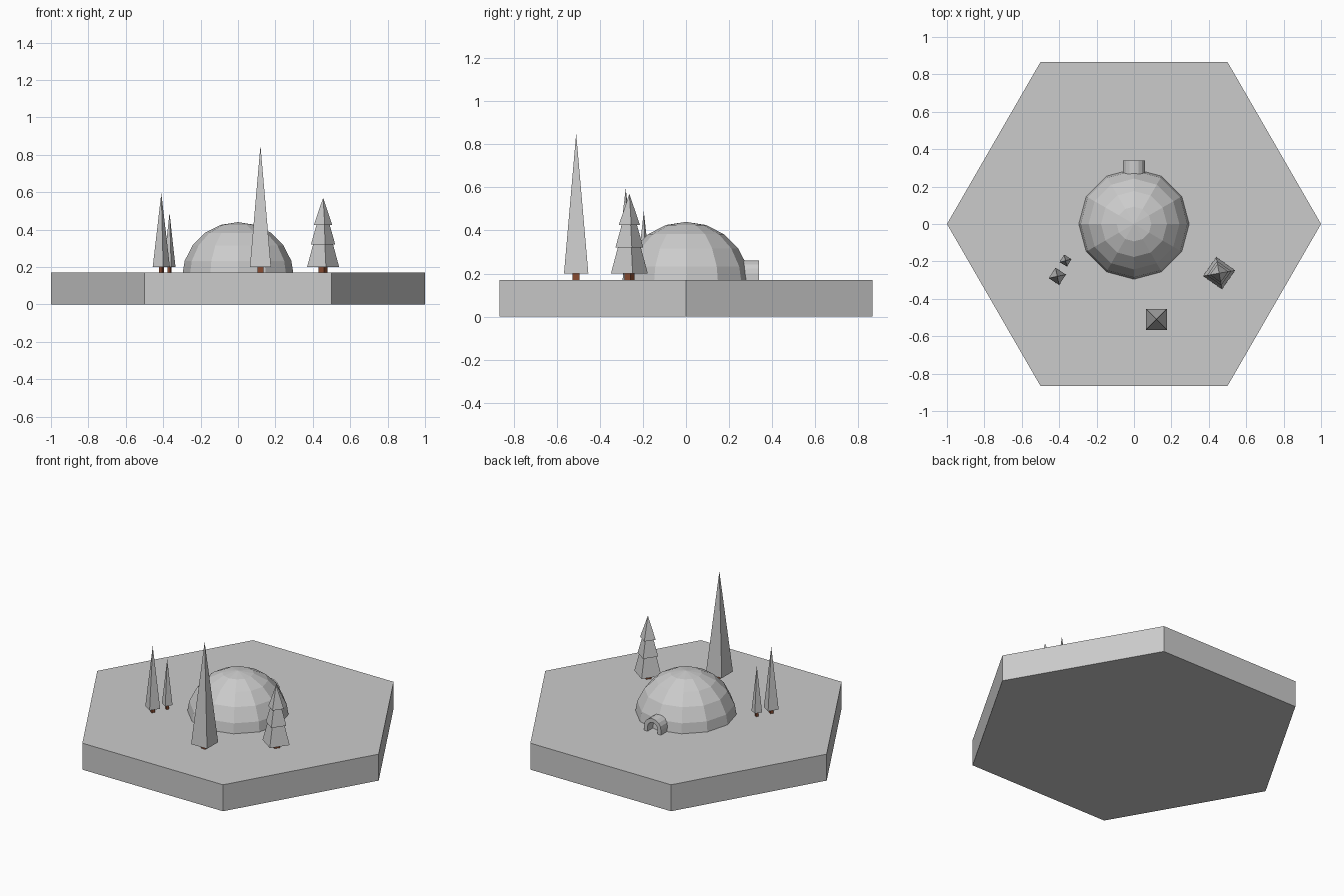
import bpy, bmesh, math
from mathutils import Matrix, Vector

if "Cube" in bpy.data.objects:
    bpy.data.objects.remove(bpy.data.objects["Cube"])

GROUND = 0.17

brown = bpy.data.materials.new("bark_brown")
brown.diffuse_color = (0.25, 0.07, 0.03, 1)
brown.use_nodes = True
brown.node_tree.nodes["Principled BSDF"].inputs["Base Color"].default_value = brown.diffuse_color


def finish(name, bm, mat=None):
    bmesh.ops.recalc_face_normals(bm, faces=bm.faces)
    me = bpy.data.meshes.new(name)
    bm.to_mesh(me)
    bm.free()
    ob = bpy.data.objects.new(name, me)
    bpy.context.collection.objects.link(ob)
    if mat:
        me.materials.append(mat)
    return ob


def add_cone(bm, sides, r1, r2, z1, z2, x=0, y=0, angle=0):
    m = Matrix.Translation((x, y, (z1 + z2) / 2)) @ Matrix.Rotation(math.radians(angle), 4, 'Z')
    bmesh.ops.create_cone(bm, cap_ends=True, segments=sides, radius1=r1, radius2=r2,
                          depth=z2 - z1, matrix=m)


# Hexagonal ground tile (corners on the x axis)
bm = bmesh.new()
add_cone(bm, 6, 1, 1, 0, GROUND, angle=30)
if max(v.co.x for v in bm.verts) < 0.99:
    bmesh.ops.rotate(bm, verts=bm.verts, cent=(0, 0, 0), matrix=Matrix.Rotation(math.radians(30), 3, 'Z'))
finish("hex_base", bm)

# Igloo dome: low-poly sphere cut off at the ground
bm = bmesh.new()
bmesh.ops.create_uvsphere(bm, u_segments=12, v_segments=10, radius=0.3,
                          matrix=Matrix.Translation((0, 0, 0.14)))
bmesh.ops.bisect_plane(bm, geom=bm.verts[:] + bm.edges[:] + bm.faces[:],
                       plane_co=(0, 0, GROUND - 0.005), plane_no=(0, 0, 1), clear_inner=True)
finish("igloo_dome", bm)


# Igloo entrance: arch profile extruded out of the back of the dome
def arch(r, steps=8):
    pts = [(r, GROUND - 0.005)]
    pts += [(r * math.cos(math.pi * i / steps), 0.2 + r * math.sin(math.pi * i / steps))
            for i in range(steps + 1)]
    return pts + [(-r, GROUND - 0.005)]


bm = bmesh.new()
outer, inner = arch(0.06), arch(0.035)
rings = [[bm.verts.new((x, y, z)) for x, z in pts]
         for pts, y in ((outer, 0.25), (outer, 0.34), (inner, 0.34), (inner, 0.25))]
for a, b in zip(rings, rings[1:] + rings[:1]):
    for i in range(len(a) - 1):
        bm.faces.new((a[i], a[i + 1], b[i + 1], b[i]))
for end in (0, -1):
    bm.faces.new([r[end] for r in rings])
finish("igloo_entrance", bm)


# Four-sided trees; tiers are (radius, bottom z, tip z), angle is that of a corner
def tree(name, x, y, angle, trunk, tiers):
    bm = bmesh.new()
    add_cone(bm, 4, trunk, trunk, GROUND - 0.005, tiers[0][1] + 0.005, x, y, angle)
    finish(name + "_trunk", bm, brown)
    bm = bmesh.new()
    for r, z1, z2 in tiers:
        add_cone(bm, 4, r, 0, z1, z2, x, y, angle)
    finish(name + "_foliage", bm)


tree("tall_tree", 0.12, -0.51, 45, 0.023, [(0.08, 0.2, 0.85)])
tree("medium_tree", -0.41, -0.28, 12, 0.014, [(0.047, 0.2, 0.595)])
tree("small_tree", -0.366, -0.196, 15, 0.011, [(0.033, 0.2, 0.49)])
tree("tiered_tree", 0.455, -0.263, 10, 0.024,
     [(0.087, 0.2, 0.52), (0.066, 0.32, 0.55), (0.05, 0.425, 0.57)])
